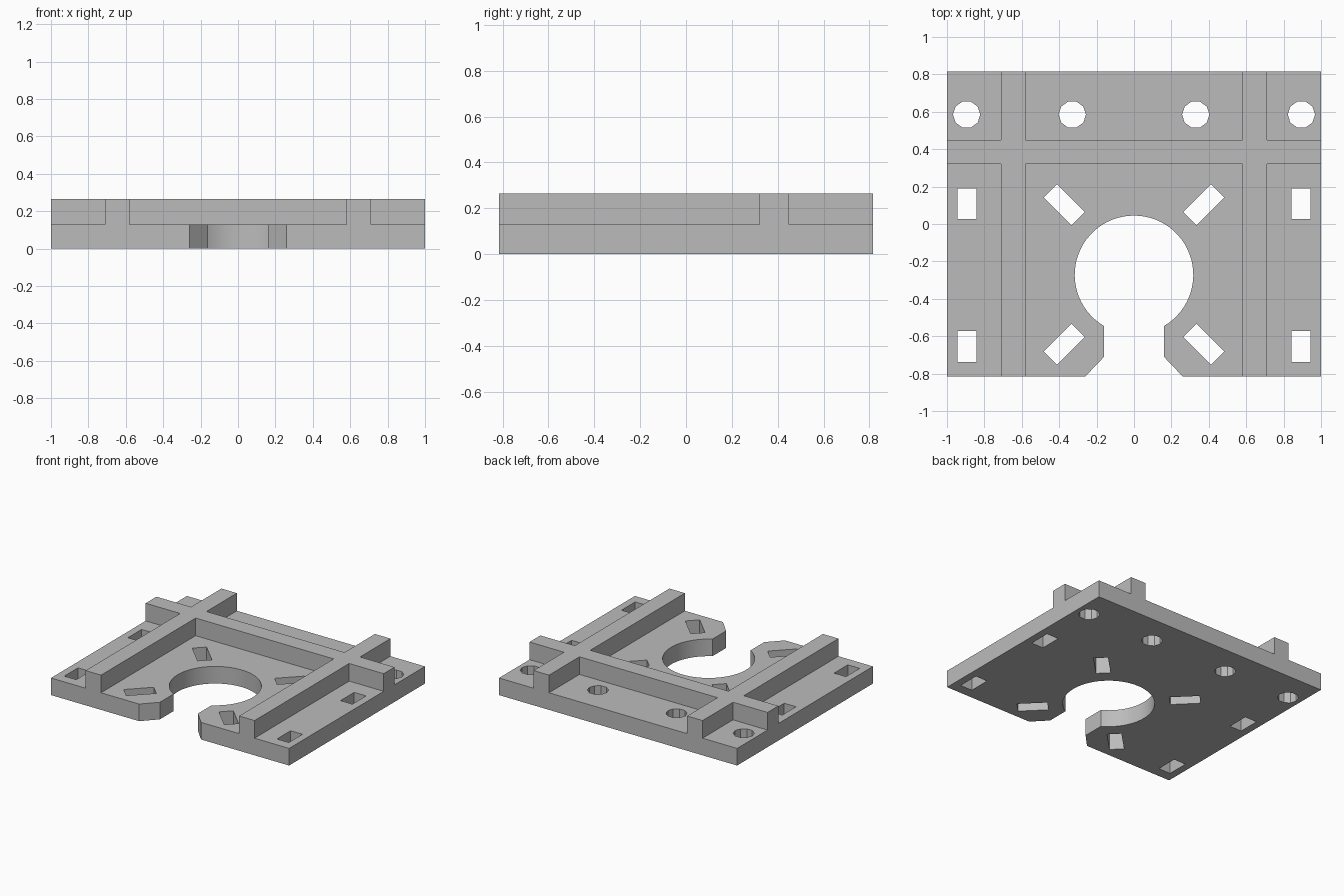
import bpy, bmesh
from math import sin, cos, pi, asin, radians

cube = bpy.data.objects.get("Cube")
if cube:
    bpy.data.objects.remove(cube, do_unlink=True)

W, D = 1.0, 0.815          # half width and half depth
PLATE, TOP = 0.13, 0.264   # plate and rib heights
RIB_IN, RIB_OUT = 0.58, 0.71
BAR_FRONT, BAR_BACK = 0.32, 0.45

grey = bpy.data.materials.new("mid grey")
grey.use_nodes = True
grey.diffuse_color = (0.5, 0.5, 0.5, 1)
grey.node_tree.nodes["Principled BSDF"].inputs["Base Color"].default_value = (0.5, 0.5, 0.5, 1)


def prisms(name, outlines, z0, z1):
    """Object made of flat outlines extruded from z0 to z1."""
    bm = bmesh.new()
    for pts in outlines:
        face = bm.faces.new([bm.verts.new((x, y, z0)) for x, y in pts])
        ext = bmesh.ops.extrude_face_region(bm, geom=[face], use_keep_orig=True)
        top = [v for v in ext["geom"] if isinstance(v, bmesh.types.BMVert)]
        bmesh.ops.translate(bm, verts=top, vec=(0, 0, z1 - z0))
    bmesh.ops.recalc_face_normals(bm, faces=bm.faces)
    mesh = bpy.data.meshes.new(name)
    bm.to_mesh(mesh)
    bm.free()
    mesh.materials.append(grey)
    ob = bpy.data.objects.new(name, mesh)
    bpy.context.collection.objects.link(ob)
    return ob


def rect(cx, cy, w, h, deg=0):
    c, s = cos(radians(deg)), sin(radians(deg))
    corners = [(-w / 2, -h / 2), (w / 2, -h / 2), (w / 2, h / 2), (-w / 2, h / 2)]
    return [(cx + x * c - y * s, cy + x * s + y * c) for x, y in corners]


def arc(cx, cy, r, a0, a1, n):
    return [(cx + r * cos(a0 + (a1 - a0) * i / n), cy + r * sin(a0 + (a1 - a0) * i / n))
            for i in range(n + 1)]


def combine(target, tool, operation):
    """Apply a boolean and remove the tool object."""
    tool.hide_render = True
    mod = target.modifiers.new(operation, "BOOLEAN")
    mod.operation, mod.solver, mod.object = operation, "EXACT", tool
    bpy.context.view_layer.objects.active = target
    bpy.ops.object.modifier_apply(modifier=mod.name)
    bpy.data.objects.remove(tool, do_unlink=True)


# Base plate
plate = prisms("mounting_plate", [rect(0, 0, 2 * W, 2 * D)], 0, PLATE)

# Crossing ribs: one outline mirrored about x
half = [(RIB_IN, -D), (RIB_OUT, -D), (RIB_OUT, BAR_FRONT), (W, BAR_FRONT),
        (W, BAR_BACK), (RIB_OUT, BAR_BACK), (RIB_OUT, D), (RIB_IN, D),
        (RIB_IN, BAR_BACK)]
right = [(RIB_IN, BAR_FRONT)] + half
outline = right + [(-x, y) for x, y in reversed(right)]
ribs = prisms("ribs", [outline], PLATE, TOP)

# Keyhole opening with chamfered mouth
R, CY, NECK = 0.317, -0.272, 0.16
start = asin(NECK / R) - pi / 2
mouth = [(-NECK, -0.71), (-0.37, -0.93), (0.37, -0.93), (NECK, -0.71)]
cuts = [arc(0, CY, R, start, pi - start, 56) + mouth]

# Bolt holes and slots, mirrored left and right
for s in (-1, 1):
    for x in (0.895, 0.33):
        cuts.append(arc(s * x, 0.585, 0.073, 0, 2 * pi, 10)[:-1])
    for y in (0.108, -0.655):
        cuts.append(rect(s * 0.893, y, 0.1, 0.164))
    cuts.append(rect(s * 0.373, 0.102, 0.21, 0.1, s * 45))
    cuts.append(rect(s * 0.373, -0.643, 0.21, 0.1, -s * 45))

combine(plate, prisms("openings", cuts, -0.1, 0.2), "DIFFERENCE")
combine(plate, ribs, "UNION")

# Smooth only the round opening
bpy.ops.object.select_all(action="DESELECT")
plate.select_set(True)
bpy.context.view_layer.objects.active = plate
bpy.ops.object.shade_smooth_by_angle(angle=radians(20))
